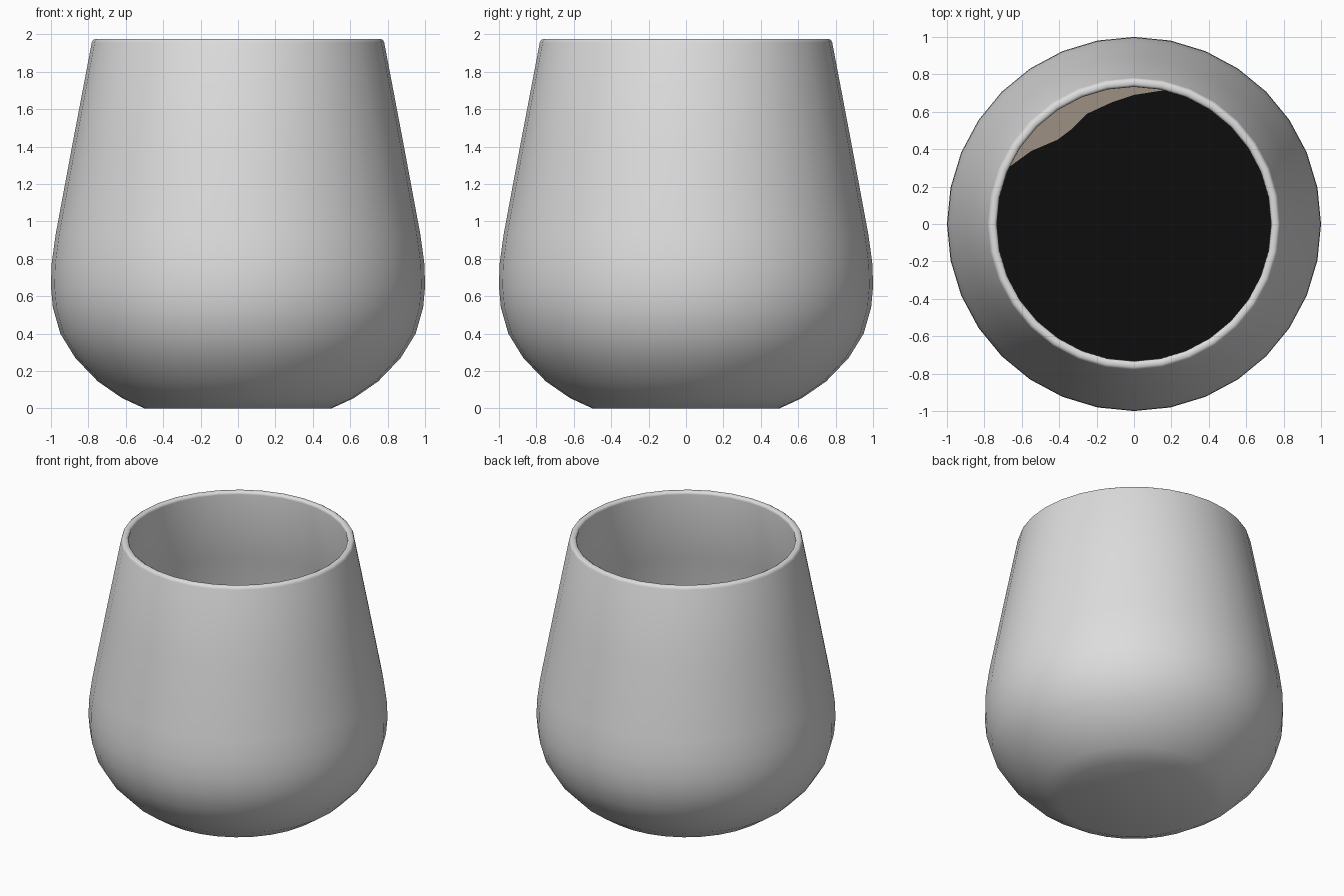
import bpy, bmesh, math

SIDES = 32
LEVEL = 1.2          # height of the drink
LIQUID_RADIUS = 0.88

cube = bpy.data.objects.get("Cube")
if cube:
    bpy.data.objects.remove(cube, do_unlink=True)


def material(name, rgb, roughness):
    mat = bpy.data.materials.new(name)
    mat.use_nodes = True
    mat.diffuse_color = (*rgb, 1)
    shader = mat.node_tree.nodes["Principled BSDF"]
    shader.inputs["Base Color"].default_value = (*rgb, 1)
    shader.inputs["Roughness"].default_value = roughness
    return mat


def add_object(name, bm, mat):
    mesh = bpy.data.meshes.new(name)
    bm.to_mesh(mesh)
    bm.free()
    mesh.materials.append(mat)
    obj = bpy.data.objects.new(name, mesh)
    bpy.context.collection.objects.link(obj)
    return obj


def lathe(name, profile, mat):
    bm = bmesh.new()
    verts = [bm.verts.new((r, 0, z)) for r, z in profile]
    edges = [bm.edges.new(pair) for pair in zip(verts, verts[1:])]
    bmesh.ops.spin(bm, geom=verts + edges, cent=(0, 0, 0), axis=(0, 0, 1),
                   angle=math.tau, steps=SIDES, use_duplicate=False)
    bmesh.ops.remove_doubles(bm, verts=bm.verts, dist=0.0005)
    bmesh.ops.recalc_face_normals(bm, faces=bm.faces)
    return add_object(name, bm, mat)


def flat_shape(name, points, z, mat):
    bm = bmesh.new()
    face = bm.faces.new([bm.verts.new((x, y, z)) for x, y in points])
    face.normal_update()
    if face.normal.z < 0:
        face.normal_flip()
    bmesh.ops.triangulate(bm, faces=[face])
    return add_object(name, bm, mat)


def arc(radius, start, end, steps):
    angles = [math.radians(start + (end - start) * i / steps) for i in range(steps + 1)]
    return [(radius * math.cos(a), radius * math.sin(a)) for a in angles]


ceramic = material("pale grey ceramic", (0.72, 0.72, 0.72), 0.5)
coffee = material("black coffee", (0.004, 0.004, 0.004), 0.3)
foam = material("tan foam", (0.34, 0.28, 0.225), 0.6)

# Cup: outer wall, rounded rim, inner wall and floor in one closed profile
outer = [(0, 0), (0.5, 0), (0.62, 0.055), (0.75, 0.145), (0.87, 0.27),
         (0.95, 0.4), (0.99, 0.54), (1, 0.65), (0.997, 0.77), (0.975, 0.93),
         (0.88, 1.44), (0.782, 1.955)]
rim = [(0.777, 1.968), (0.766, 1.975), (0.747, 1.975), (0.736, 1.968), (0.733, 1.955)]
inner = [(0.835, 1.44), (0.927, 0.93), (0.95, 0.65), (0.9, 0.4),
         (0.72, 0.19), (0.48, 0.06), (0, 0.06)]
cup = lathe("cup", outer + rim + inner, ceramic)

# Drink filling the cup, with a crescent of foam along one side
flat_shape("coffee_surface", arc(LIQUID_RADIUS, 0, 360, SIDES)[:-1], LEVEL, coffee)
wavy_edge = [(-0.66, 0.31), (-0.55, 0.39), (-0.41, 0.45), (-0.33, 0.51), (-0.25, 0.59),
             (-0.12, 0.65), (0, 0.69), (0.16, 0.715), (0.32, 0.75)]
flat_shape("foam_crescent", arc(LIQUID_RADIUS, 60, 163, 12) + wavy_edge, LEVEL + 0.004, foam)

# Smooth shading on the cup
bpy.ops.object.select_all(action="DESELECT")
cup.select_set(True)
bpy.context.view_layer.objects.active = cup
bpy.ops.object.shade_smooth_by_angle(angle=math.radians(50))
